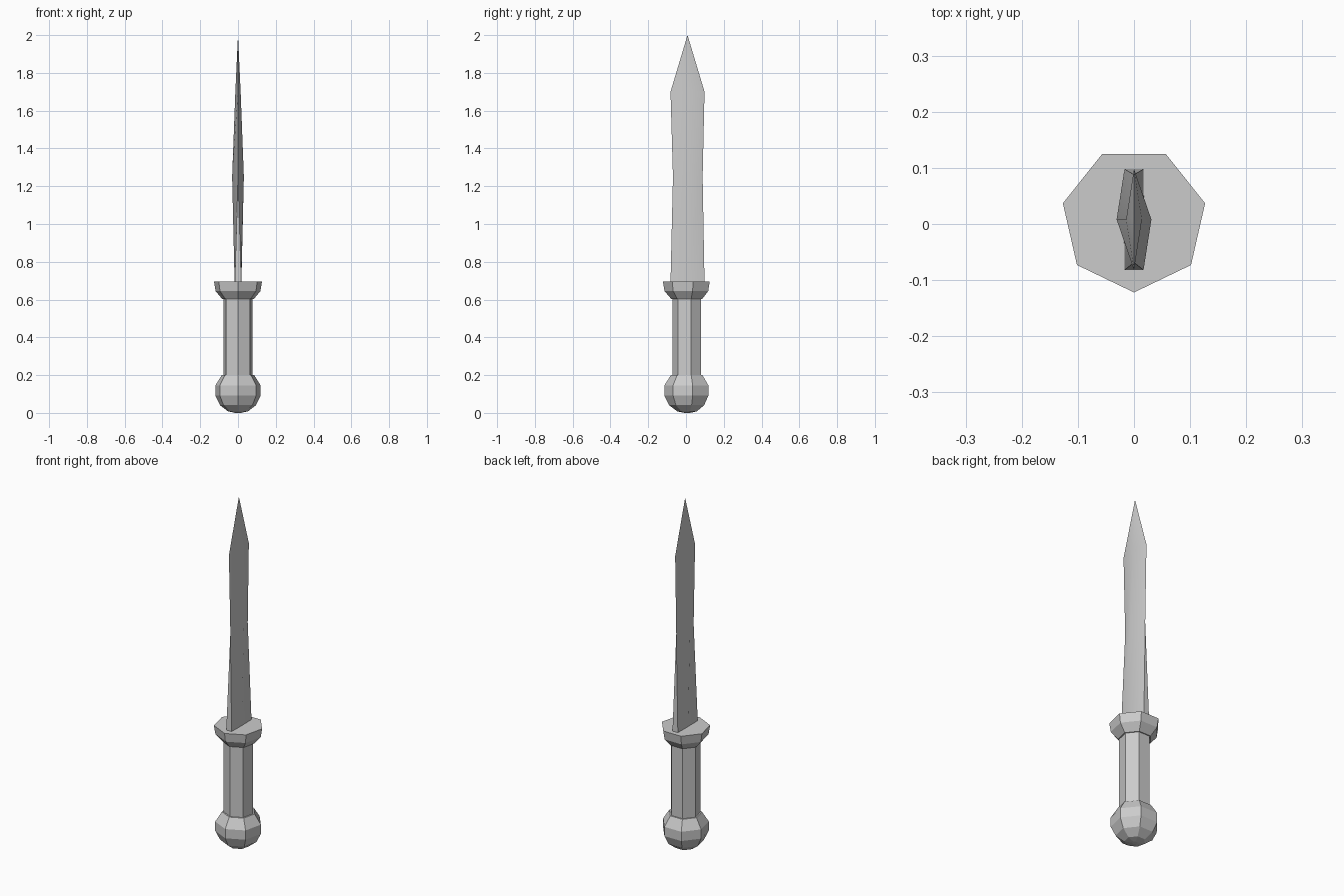
import bpy, bmesh, math

if "Cube" in bpy.data.objects:
    bpy.data.objects.remove(bpy.data.objects["Cube"])

CY = 0.008   # axis offset that centres the seven-sided parts
SIDES = 7


def finish(bm, name):
    bmesh.ops.remove_doubles(bm, verts=bm.verts[:], dist=0.0002)
    bmesh.ops.recalc_face_normals(bm, faces=bm.faces[:])
    mesh = bpy.data.meshes.new(name)
    bm.to_mesh(mesh)
    bm.free()
    obj = bpy.data.objects.new(name, mesh)
    bpy.context.collection.objects.link(obj)
    return obj


def loft(name, rings):
    """Skin a stack of equal-length point rings and cap both ends."""
    bm = bmesh.new()
    loops = [[bm.verts.new(p) for p in ring] for ring in rings]
    for a, b in zip(loops, loops[1:]):
        for i in range(len(a)):
            j = (i + 1) % len(a)
            bm.faces.new((a[i], a[j], b[j], b[i]))
    bm.faces.new(loops[0][::-1])
    bm.faces.new(loops[-1])
    return finish(bm, name)


def heptagon(r, z):
    angles = [-math.pi / 2 + k * math.tau / SIDES for k in range(SIDES)]
    return [(r * math.cos(a), CY + r * math.sin(a), z) for a in angles]


def turned(name, profile):
    return loft(name, [heptagon(r, z) for r, z in profile])


# Pommel, grip and guard
turned("pommel", [(0.014, 0.0), (0.054, 0.008), (0.098, 0.041),
                  (0.123, 0.092), (0.123, 0.145), (0.088, 0.2)])
turned("grip", [(0.08, 0.19), (0.08, 0.61)])
turned("guard", [(0.086, 0.603), (0.122, 0.645), (0.13, 0.695)])


# Blade: square-edged at the guard, sharpening to a diamond section
def section(z, edge, ridge, y0, y1):
    ym = CY
    return [(-edge, y0, z), (edge, y0, z), (ridge, ym, z),
            (edge, y1, z), (-edge, y1, z), (-ridge, ym, z)]


blade = loft("blade", [
    section(0.69, 0.017, 0.018, -0.082, 0.098),
    section(1.25, 0.0, 0.031, -0.069, 0.088),
    section(1.70, 0.0, 0.014, -0.082, 0.098),
    section(2.0, 0.0, 0.0001, CY - 0.0001, CY + 0.0001),
])

# Soft ridge along the blade, crisp cutting edges
bpy.ops.object.select_all(action='DESELECT')
blade.select_set(True)
bpy.context.view_layer.objects.active = blade
bpy.ops.object.shade_smooth_by_angle(angle=math.radians(48))
